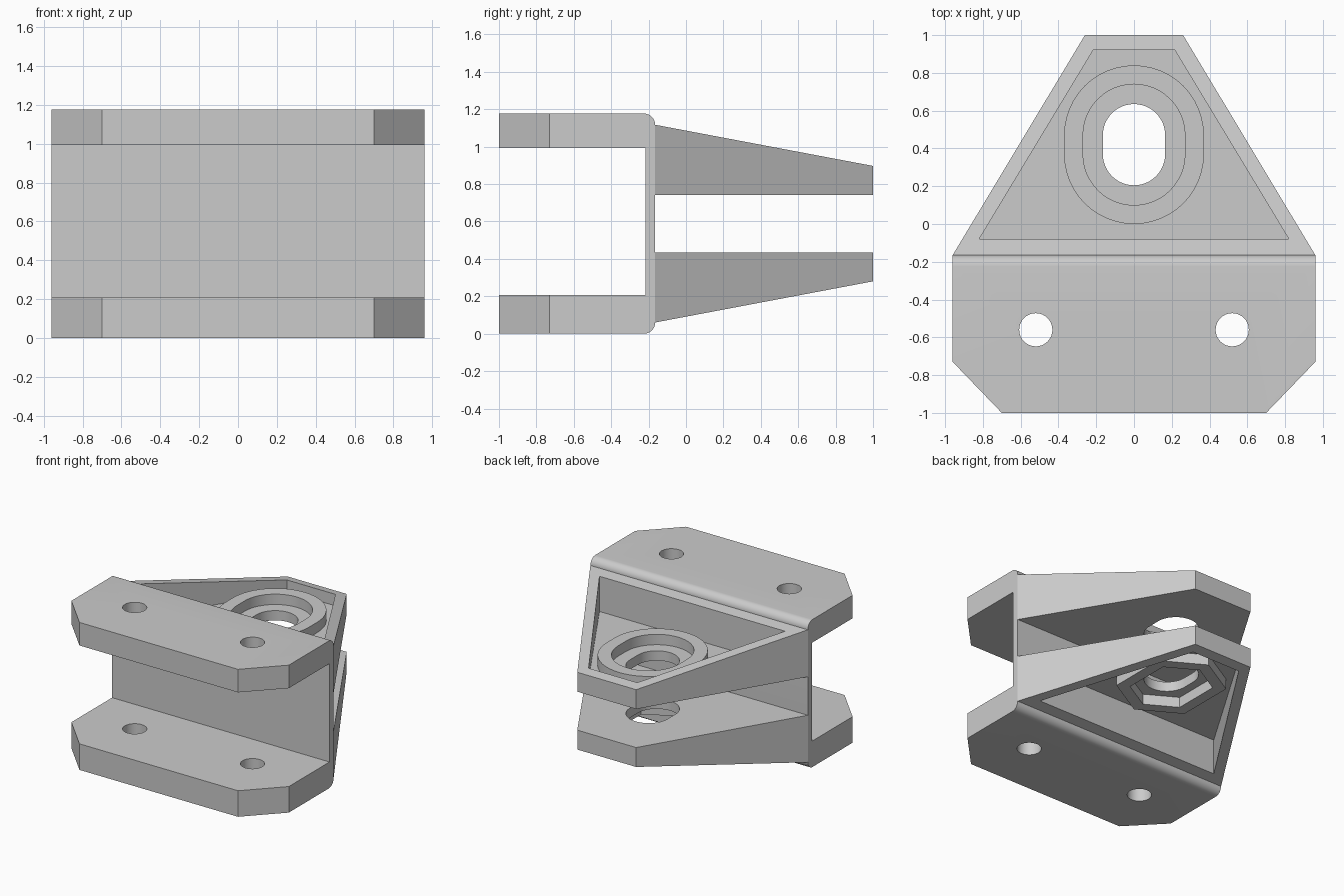
import bpy
import bmesh
from math import pi, sin, cos, radians

cube = bpy.data.objects.get("Cube")
if cube:
    bpy.data.objects.remove(cube, do_unlink=True)

HEIGHT = 1.177
FOLD_Y = -0.165

grey = bpy.data.materials.new("plain grey")
grey.use_nodes = True
grey.diffuse_color = (0.6, 0.6, 0.6, 1)
grey.node_tree.nodes["Principled BSDF"].inputs["Base Color"].default_value = (0.6, 0.6, 0.6, 1)


def prism(name, outline, low, high, axis="z"):
    """Extrude an outline: (x, y) points along z, or (y, z) points along x."""
    bm = bmesh.new()
    rings = []
    for h in (low, high):
        rings.append([bm.verts.new((a, b, h) if axis == "z" else (h, a, b)) for a, b in outline])
    bm.faces.new(rings[0])
    bm.faces.new(rings[1])
    n = len(outline)
    for i in range(n):
        j = (i + 1) % n
        bm.faces.new((rings[0][i], rings[0][j], rings[1][j], rings[1][i]))
    bmesh.ops.recalc_face_normals(bm, faces=bm.faces)
    mesh = bpy.data.meshes.new(name)
    bm.to_mesh(mesh)
    bm.free()
    mesh.materials.append(grey)
    obj = bpy.data.objects.new(name, mesh)
    bpy.context.collection.objects.link(obj)
    return obj


def combine(obj, cutter, operation="DIFFERENCE"):
    """Apply a boolean and throw the cutter away."""
    cutter.hide_render = True
    mod = obj.modifiers.new("cut", "BOOLEAN")
    mod.operation = operation
    mod.solver = "EXACT"
    mod.object = cutter
    bpy.context.view_layer.objects.active = obj
    bpy.ops.object.modifier_apply(modifier=mod.name)
    bpy.data.objects.remove(cutter, do_unlink=True)


def smooth(obj):
    bpy.ops.object.select_all(action="DESELECT")
    obj.select_set(True)
    bpy.context.view_layer.objects.active = obj
    bpy.ops.object.shade_smooth_by_angle(angle=radians(30))


def arc(cx, cy, r, start, end, steps):
    angles = [start + (end - start) * i / steps for i in range(steps + 1)]
    return [(cx + r * cos(a), cy + r * sin(a)) for a in angles]


def slot(r, steps):
    """Round or faceted outline stretched along y."""
    y, stretch = 0.42, 0.05
    if steps == 3:  # hexagon with points along y
        pts = arc(0, 0, r, -pi / 6, pi * 1.5, 5 * 1)
        pts = [(r * cos(pi / 6 + k * pi / 3), r * sin(pi / 6 + k * pi / 3)) for k in range(6)]
        return [(px, y + py + (stretch if py > 0 else -stretch)) for px, py in pts]
    return arc(0, y + stretch, r, 0, pi, steps) + arc(0, y - stretch, r, pi, 2 * pi, steps)


# Channel bracket with two flanges and rounded outer folds
R = 0.06
profile = [(-1.1, 0), *arc(FOLD_Y - R, R, R, -pi / 2, 0, 10),
           *arc(FOLD_Y - R, HEIGHT - R, R, 0, pi / 2, 10),
           (-1.1, HEIGHT), (-1.1, 0.993), (-0.217, 0.993), (-0.217, 0.208), (-1.1, 0.208)]
bracket = prism("channel_bracket", profile, -1.1, 1.1, "x")
plan = [(-0.70, -1), (0.70, -1), (0.96, -0.73), (0.96, 0.1), (-0.96, 0.1), (-0.96, -0.73)]
combine(bracket, prism("flange_plan", plan, -0.5, 1.7), "INTERSECT")
for side in (-1, 1):
    hole = arc(side * 0.52, -0.56, 0.088, 0, 2 * pi, 32)[:-1]
    combine(bracket, prism("bolt_hole", hole, -0.5, 1.7))
smooth(bracket)


# Tapered arms, each with a pocket, a slot and a raised boss
def build_arm(name, upper, boss_steps):
    def z(v):
        return v if upper else HEIGHT - v

    wedge = [(FOLD_Y, z(0.742)), (1, z(0.742)), (1, z(0.897)), (FOLD_Y, z(1.117))]
    arm = prism(name + "_arm", wedge, -1.1, 1.1, "x")
    trapezoid = [(-0.96, FOLD_Y), (-0.96, -0.3), (0.96, -0.3), (0.96, FOLD_Y),
                 (0.26, 1), (0.26, 1.1), (-0.26, 1.1), (-0.26, 1)]
    combine(arm, prism("arm_plan", trapezoid, -0.5, 1.7), "INTERSECT")
    pocket = [(-0.82, -0.08), (0.82, -0.08), (0.215, 0.922), (-0.215, 0.922)]
    combine(arm, prism("pocket", pocket, z(0.82), z(1.5)))
    combine(arm, prism("slot", slot(0.165, 24), -0.5, 1.7))
    smooth(arm)

    boss = prism(name + "_boss", slot(0.37, boss_steps), z(0.815), z(0.903))
    combine(boss, prism("boss_recess", slot(0.27, boss_steps), -0.5, 1.7))
    smooth(boss)


build_arm("upper", True, 24)
build_arm("lower", False, 3)
